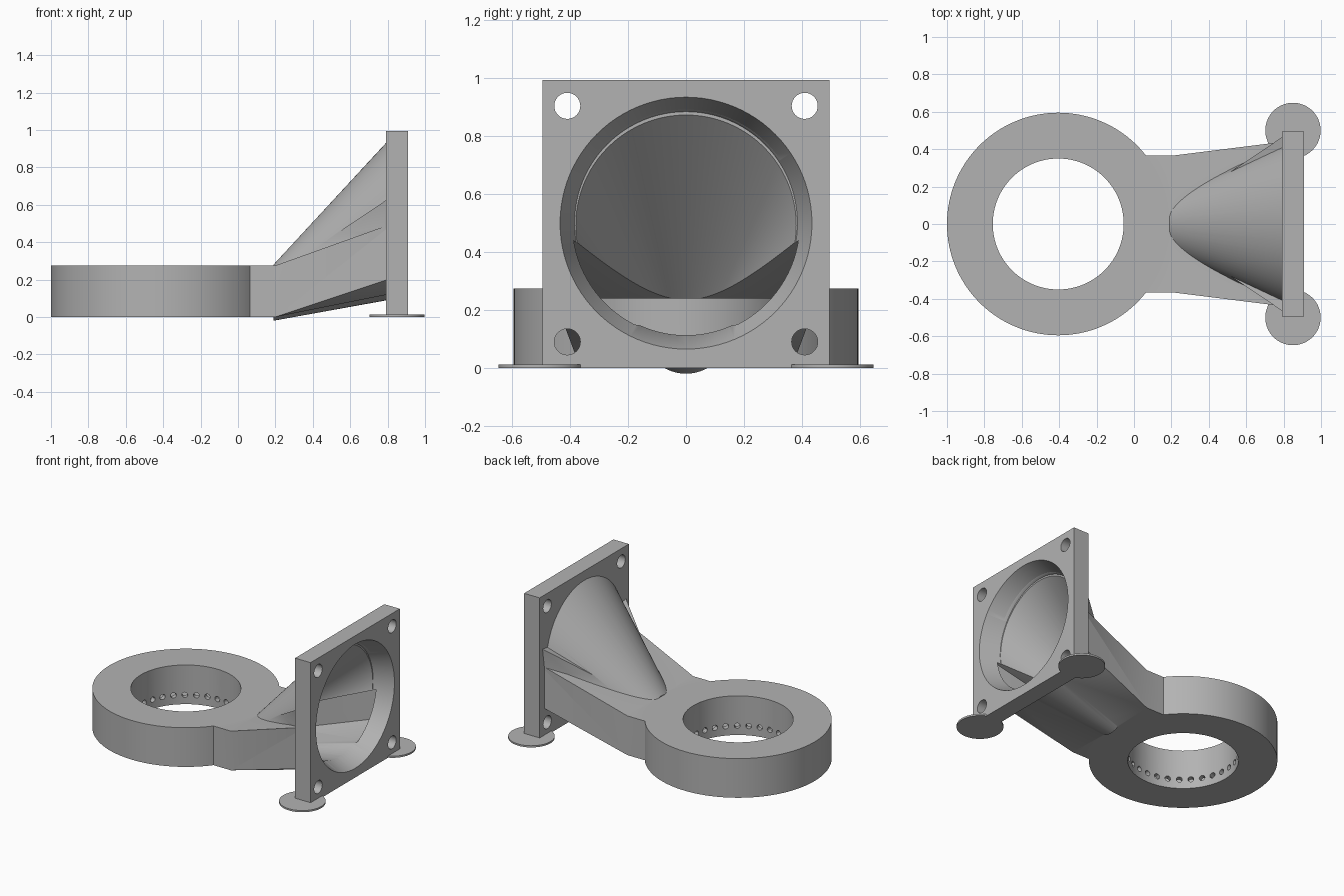
import bpy, bmesh, math
from mathutils import Vector, Matrix

default = bpy.data.objects.get("Cube")
if default:
    bpy.data.objects.remove(default)

grey = bpy.data.materials.new("plain grey")
grey.use_nodes = True
colour = (0.45, 0.45, 0.45, 1)
grey.diffuse_color = colour
grey.node_tree.nodes["Principled BSDF"].inputs["Base Color"].default_value = colour


def finish(name, bm):
    bmesh.ops.recalc_face_normals(bm, faces=bm.faces)
    mesh = bpy.data.meshes.new(name)
    bm.to_mesh(mesh)
    bm.free()
    mesh.materials.append(grey)
    obj = bpy.data.objects.new(name, mesh)
    bpy.context.collection.objects.link(obj)
    return obj


def hull(name, points):
    bm = bmesh.new()
    for p in points:
        bm.verts.new(p)
    bmesh.ops.convex_hull(bm, input=bm.verts)
    bmesh.ops.dissolve_limit(bm, angle_limit=0.01, verts=bm.verts, edges=bm.edges)
    return finish(name, bm)


def box(name, x0, x1, half, z0, z1):
    return hull(name, [(x, y, z) for x in (x0, x1) for y in (-half, half) for z in (z0, z1)])


def frustum(name, start, r1, end, r2, n=96):
    """Round body between two circles facing along x, offset in height."""
    bm = bmesh.new()
    rings = []
    for (x, z), r in ((start, r1), (end, r2)):
        rings.append([bm.verts.new((x, r * math.sin(a), z + r * math.cos(a)))
                      for a in (math.tau * i / n for i in range(n))])
    for i in range(n):
        j = (i + 1) % n
        bm.faces.new((rings[0][i], rings[0][j], rings[1][j], rings[1][i]))
    bm.faces.new(rings[0])
    bm.faces.new(rings[1])
    return finish(name, bm)


def tube(name, centre, r_in, r_out, z0, z1, n=128):
    """Upright annulus, or a solid disc when r_in is zero."""
    bm = bmesh.new()
    if r_in == 0:
        place = Matrix.Translation((*centre, (z0 + z1) / 2))
        bmesh.ops.create_cone(bm, cap_ends=True, segments=n, radius1=r_out,
                              radius2=r_out, depth=z1 - z0, matrix=place)
        return finish(name, bm)
    section = ((r_in, z0), (r_out, z0), (r_out, z1), (r_in, z1))
    loops = [[bm.verts.new((centre[0] + r * math.cos(a), centre[1] + r * math.sin(a), z))
              for r, z in section] for a in (math.tau * i / n for i in range(n))]
    for i in range(n):
        a, b = loops[i], loops[(i + 1) % n]
        for k in range(4):
            m = (k + 1) % 4
            bm.faces.new((a[k], b[k], b[m], a[m]))
    return finish(name, bm)


def combine(target, other, operation):
    mod = target.modifiers.new("combine", "BOOLEAN")
    mod.operation, mod.object, mod.solver = operation, other, "EXACT"
    bpy.context.view_layer.objects.active = target
    bpy.ops.object.modifier_apply(modifier=mod.name)
    bpy.data.objects.remove(other)


def wedge(name, half, z0, z1, end_half, low, mid, top):
    """Flaring transition from the neck to the mounting plate."""
    pts = []
    for s in (-1, 1):
        pts += [(0.2, s * half, z0), (0.2, s * half, z1), (0.8, s * end_half, top),
                (0.8, s * end_half, mid), (0.8, s * end_half * 0.55, low)]
    return hull(name, pts)


C = (-0.405, 0)
FAN = 0.5

# Outer shell
body = tube("fan_duct", C, 0, 0.595, 0, 0.275)
shell = [
    box("neck", -0.02, 0.2, 0.365, 0, 0.275),
    wedge("flare", 0.365, 0, 0.275, 0.44, 0.12, 0.2, 0.49),
    frustum("funnel", (0.19, 0.13), 0.15, (0.8, FAN + 0.015), 0.425),
]
for s in (-1, 1):
    shell.append(hull("gusset", [(0.4, s * 0.2, 0.36), (0.8, s * 0.47, 0.63),
                                 (0.8, s * 0.445, 0.47), (0.8, s * 0.25, 0.47),
                                 (0.8, s * 0.3, 0.6)]))
shell.append(box("mounting_plate", 0.79, 0.91, 0.495, 0, 0.995))
for part in shell:
    combine(body, part, "UNION")

# Hollow interior
hollows = [
    tube("bore", C, 0, 0.35, -0.1, 0.4),
    tube("ring_channel", C, 0.385, 0.56, 0.03, 0.24),
    box("neck_channel", 0.0, 0.21, 0.33, 0.03, 0.24),
    wedge("flare_channel", 0.33, 0.03, 0.24, 0.405, 0.15, 0.23, 0.44),
    frustum("funnel_channel", (0.19, 0.13), 0.11, (0.8, FAN + 0.005), 0.39),
    frustum("fan_opening", (0.78, FAN), 0.385, (0.915, FAN), 0.437),
]
for y in (-0.41, 0.41):
    for z in (0.09, 0.905):
        hollows.append(frustum("screw_hole", (0.78, z), 0.045, (0.95, z), 0.045, 32))

# Air vents around the inside of the ring
vents = bmesh.new()
for i in range(30):
    turn = Matrix.Rotation(math.tau * (i + 0.5) / 30, 4, "Z")
    place = (Matrix.Translation((C[0], 0, 0.065)) @ turn
             @ Matrix.Translation((0.365, 0, 0)) @ Matrix.Rotation(math.pi / 2, 4, "Y"))
    bmesh.ops.create_cone(vents, cap_ends=True, segments=12, radius1=0.019,
                          radius2=0.019, depth=0.09, matrix=place)
hollows.append(finish("vents", vents))

for part in hollows:
    if part.name.startswith("screw_hole"):
        k = int(part.name[-1]) if part.name[-1].isdigit() else 0
        part.data.transform(Matrix.Translation((0, (-0.41, 0.41)[k // 2], 0)))
    combine(body, part, "DIFFERENCE")

# Thin round feet under the plate corners
feet = [tube(n, (0.85, y), 0, 0.148, 0, 0.012, 64)
        for n, y in (("left_foot_pad", 0.5), ("right_foot_pad", -0.5))]

bpy.ops.object.select_all(action="DESELECT")
for obj in [body] + feet:
    obj.select_set(True)
bpy.context.view_layer.objects.active = body
bpy.ops.object.shade_smooth_by_angle(angle=math.radians(30))
